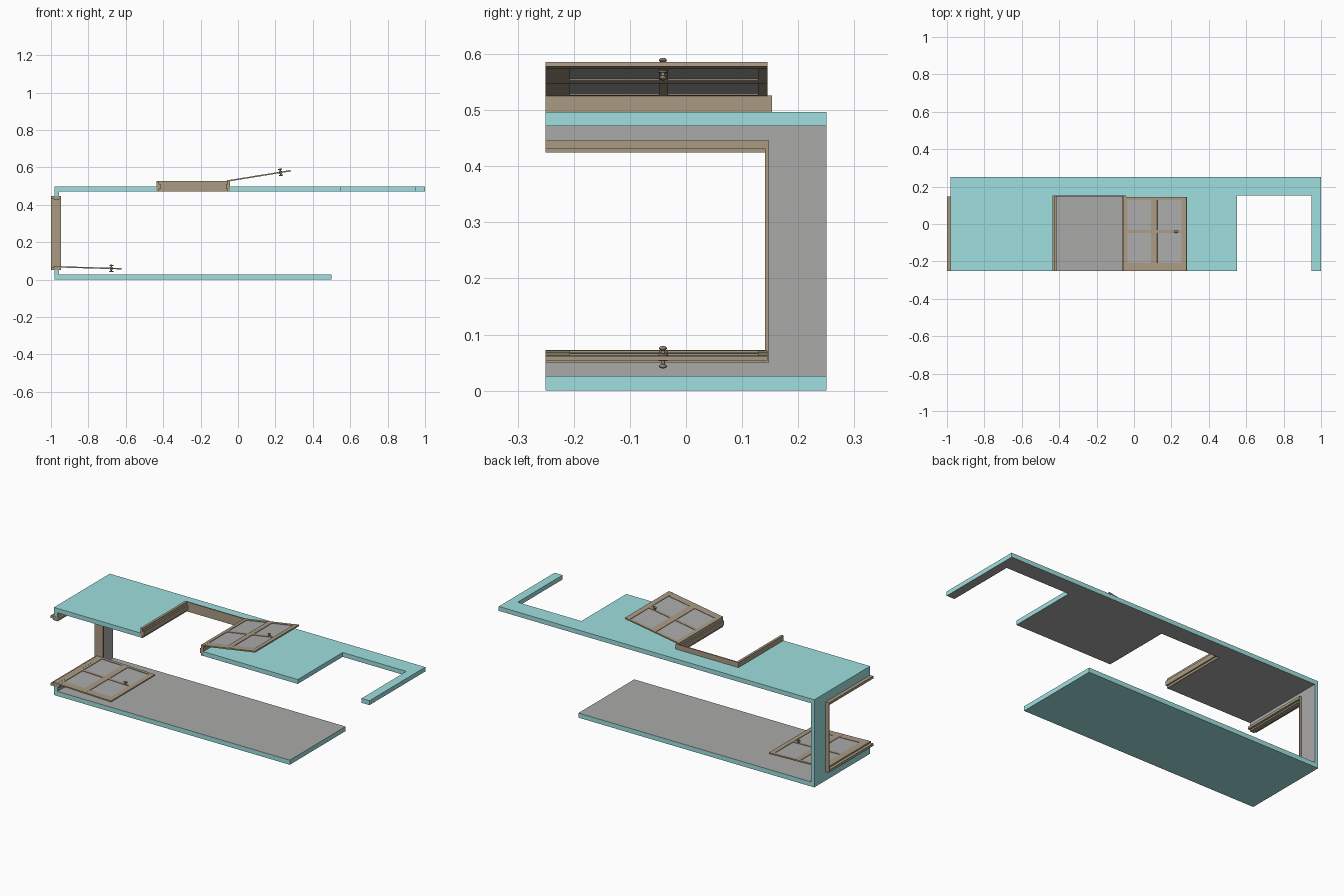
import bpy, bmesh, math
from mathutils import Matrix, Vector

if "Cube" in bpy.data.objects:
    bpy.data.objects.remove(bpy.data.objects["Cube"])


def mat(name, c):
    m = bpy.data.materials.new(name)
    m.diffuse_color = (*c, 1)
    m.use_nodes = True
    m.node_tree.nodes["Principled BSDF"].inputs["Base Color"].default_value = m.diffuse_color
    return m


TEAL = mat("teal_outer_wall", (0.35, 0.74, 0.74))
GREY = mat("grey_inner_wall", (0.40, 0.40, 0.395))
TAN = mat("tan_wood", (0.40, 0.33, 0.23))
GLASS = mat("grey_glass", (0.41, 0.41, 0.41))
METAL = mat("knob_metal", (0.30, 0.25, 0.18))


def finish(name, bm, mats, matrix=None):
    bmesh.ops.recalc_face_normals(bm, faces=bm.faces[:])
    me = bpy.data.meshes.new(name)
    bm.to_mesh(me)
    bm.free()
    for m in mats:
        me.materials.append(m)
    ob = bpy.data.objects.new(name, me)
    bpy.context.collection.objects.link(ob)
    if matrix:
        ob.matrix_world = matrix
    return ob


def wall(name, outline, depth, inner):
    """Extruded outline, teal outside; faces looking along `inner` are grey."""
    bm = bmesh.new()
    f = bm.faces.new([bm.verts.new(p) for p in outline])
    r = bmesh.ops.extrude_face_region(bm, geom=[f])
    bmesh.ops.translate(bm, vec=depth,
                        verts=[v for v in r["geom"] if isinstance(v, bmesh.types.BMVert)])
    bmesh.ops.recalc_face_normals(bm, faces=bm.faces[:])
    for f in bm.faces:
        f.material_index = int(f.normal.dot(Vector(inner)) > 0.9)
    return finish(name, bm, [TEAL, GREY])


def add_box(bm, lo, hi):
    c = [(a + b) / 2 for a, b in zip(lo, hi)]
    s = [b - a for a, b in zip(lo, hi)]
    bmesh.ops.create_cube(bm, size=1, matrix=Matrix.Translation(c) @ Matrix.Diagonal((*s, 1)))


def boxes(name, items, m, matrix=None):
    bm = bmesh.new()
    for lo, hi in items:
        add_box(bm, lo, hi)
    return finish(name, bm, [m], matrix)


# Walls
B, F, H = 0.25, -0.25, 0.152
wall("lower_wall", [(-0.98, F, 0), (0.5, F, 0), (0.5, B, 0), (-0.98, B, 0)],
     (0, 0, 0.026), (0, 0, 1))
wall("upper_wall", [(x, y, 0.472) for x, y in
     [(-0.98, F), (-0.435, F), (-0.435, H), (-0.045, H), (-0.045, F), (0.55, F),
      (0.55, H), (0.95, H), (0.95, F), (1.0, F), (1.0, B), (-0.98, B)]],
     (0, 0, 0.025), (0, 0, -1))
wall("end_wall", [(-0.98, y, z) for y, z in
     [(F, 0.026), (B, 0.026), (B, 0.472), (F, 0.472), (F, 0.446), (0.148, 0.446),
      (0.148, 0.05), (F, 0.05)]],
     (0.022, 0, 0), (1, 0, 0))


# Window frame: u across the opening, y along the wall, w outwards
def frame(name, width, top, matrix):
    items = []
    for s in (0, 1):
        for a, b, w0, w1 in ((0, 0.014, -0.028, 0.026), (0, 0.022, -0.016, 0.010)):
            u0, u1 = (a, b) if s == 0 else (width - b, width - a)
            items.append(((u0, F - 0.0005, w0), (u1, top, w1)))
    items.append(((0, top - 0.006, -0.028), (width, top + 0.001, 0.026)))
    boxes(name, items, TAN, matrix)


# Hinged sash with four panes and a knob on both sides
def sash(prefix, hinge, angle):
    M = Matrix.Translation(hinge) @ Matrix.Rotation(-angle, 4, "Y")
    L, T, t = 0.343, 0.145, 0.004
    bars = [((u0, F, -t), (u1, T, t)) for u0, u1 in ((0, 0.022), (0.150, 0.184), (0.316, L))]
    bars += [((0.01, y0, -t + 0.0005), (L - 0.01, y1, t - 0.0005))
             for y0, y1 in ((F, -0.208), (-0.048, -0.032), (0.128, T))]
    boxes(prefix + "_sash", bars, TAN, M)
    boxes(prefix + "_glass", [((0.01, F + 0.01, -0.001), (L - 0.01, T - 0.01, 0.001))], GLASS, M)
    bm = bmesh.new()
    at = Vector((0.288, -0.041, 0))
    bmesh.ops.create_cone(bm, cap_ends=True, segments=12, radius1=0.0035, radius2=0.0035,
                          depth=0.034, matrix=Matrix.Translation(at))
    for s in (-1, 1):
        bmesh.ops.create_uvsphere(bm, u_segments=12, v_segments=8, radius=1,
            matrix=Matrix.Translation(at + Vector((0, 0, s * 0.016)))
            @ Matrix.Diagonal((0.012, 0.007, 0.004, 1)))
        bmesh.ops.create_cone(bm, cap_ends=True, segments=12, radius1=0.008, radius2=0.008,
                              depth=0.003, matrix=Matrix.Translation(at + Vector((0, 0, s * 0.005))))
    for f in bm.faces:
        f.smooth = len(f.verts) <= 4
    finish(prefix + "_knob", bm, [METAL], M)


frame("upper_window_frame", 0.395, 0.152, Matrix.Translation((-0.437, 0, 0.500)))
# End frame: u -> z, w -> -x
end = Matrix(((0, 0, -1, -0.974), (0, 1, 0, 0), (1, 0, 0, 0.05), (0, 0, 0, 1)))
frame("end_window_frame", 0.396, 0.147, end)
sash("upper_window", (-0.057, 0, 0.527), math.radians(9.2))
sash("end_window", (-0.965, 0, 0.068), math.radians(-1.7))
